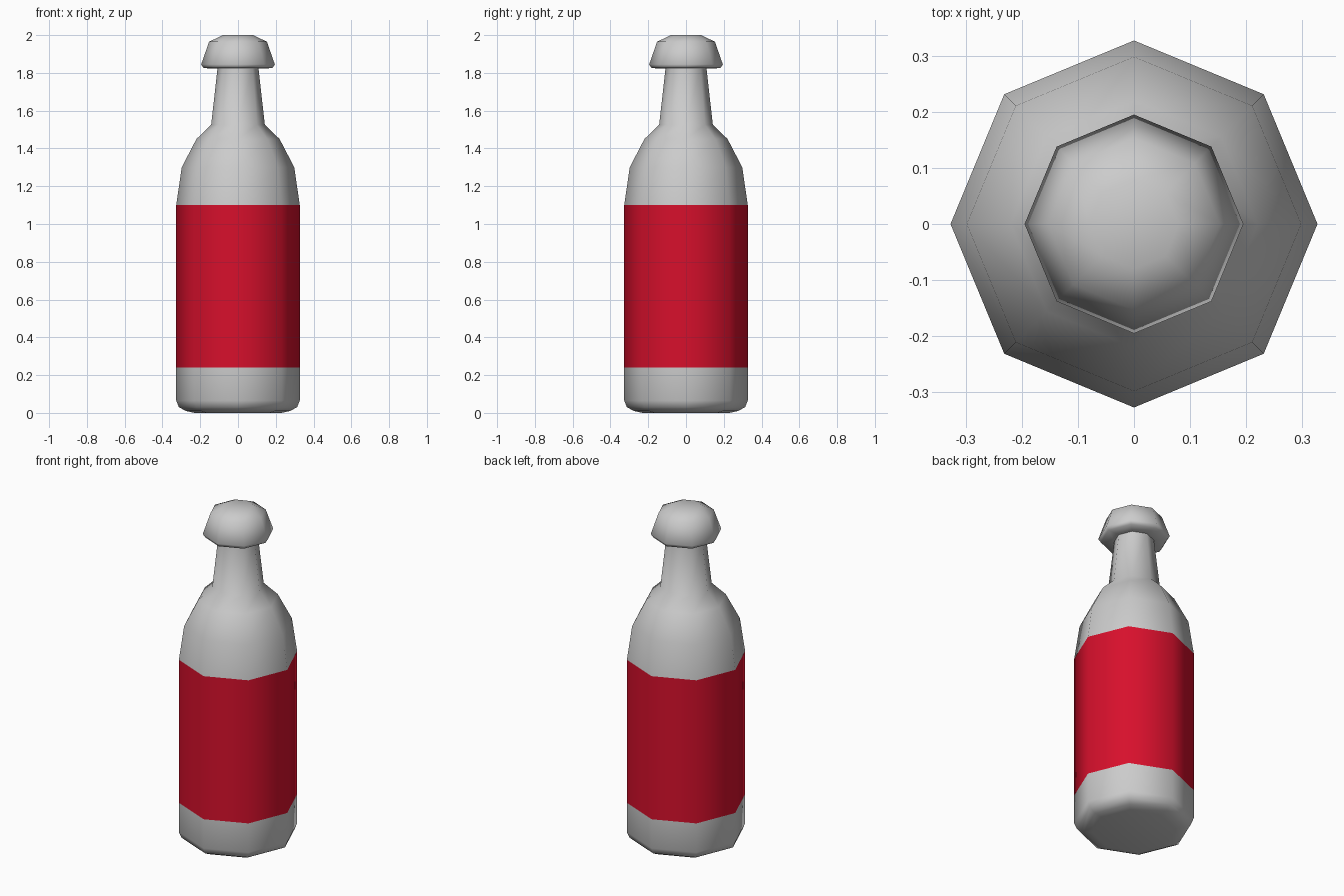
import bpy, bmesh
from math import cos, sin, pi, radians

if "Cube" in bpy.data.objects:
    bpy.data.objects.remove(bpy.data.objects["Cube"])

SIDES = 8


def lathe(name, profile, close_bottom=False, close_top=False, angle=50):
    """Revolve (radius, height) points, listed bottom to top, into an octagonal part."""
    bm = bmesh.new()
    rings = [[bm.verts.new((r * cos(2 * pi * i / SIDES), r * sin(2 * pi * i / SIDES), z))
              for i in range(SIDES)] for r, z in profile]
    for low, high in zip(rings, rings[1:]):
        for i in range(SIDES):
            j = (i + 1) % SIDES
            bm.faces.new((low[i], low[j], high[j], high[i]))
    if close_bottom:
        bm.faces.new(rings[0][::-1])
    if close_top:
        bm.faces.new(rings[-1])
    mesh = bpy.data.meshes.new(name)
    bm.to_mesh(mesh)
    bm.free()
    obj = bpy.data.objects.new(name, mesh)
    bpy.context.collection.objects.link(obj)
    bpy.ops.object.select_all(action='DESELECT')
    obj.select_set(True)
    bpy.context.view_layer.objects.active = obj
    bpy.ops.object.shade_smooth_by_angle(angle=radians(angle))
    return obj


# Rounded foot below the label
lathe("bottle_base", [(0.23, 0.0), (0.275, 0.01), (0.313, 0.03), (0.327, 0.065), (0.327, 0.24)],
      close_bottom=True)

# Red wrap-around label, flush with the body
label = lathe("label", [(0.327, 0.24), (0.327, 1.10)])
red = bpy.data.materials.new("label_red")
red.diffuse_color = (0.68, 0.005, 0.025, 1)
red.use_nodes = True
red.node_tree.nodes["Principled BSDF"].inputs["Base Color"].default_value = red.diffuse_color
label.data.materials.append(red)

# Shoulder and tapering neck
lathe("shoulder_and_neck", [(0.327, 1.10), (0.298, 1.30), (0.22, 1.45), (0.142, 1.525),
                            (0.108, 1.83)])

# Domed cap overhanging the neck
lathe("cap", [(0.105, 1.823), (0.182, 1.825), (0.195, 1.845), (0.153, 1.965), (0.08, 2.0)],
      close_bottom=True, close_top=True, angle=75)
